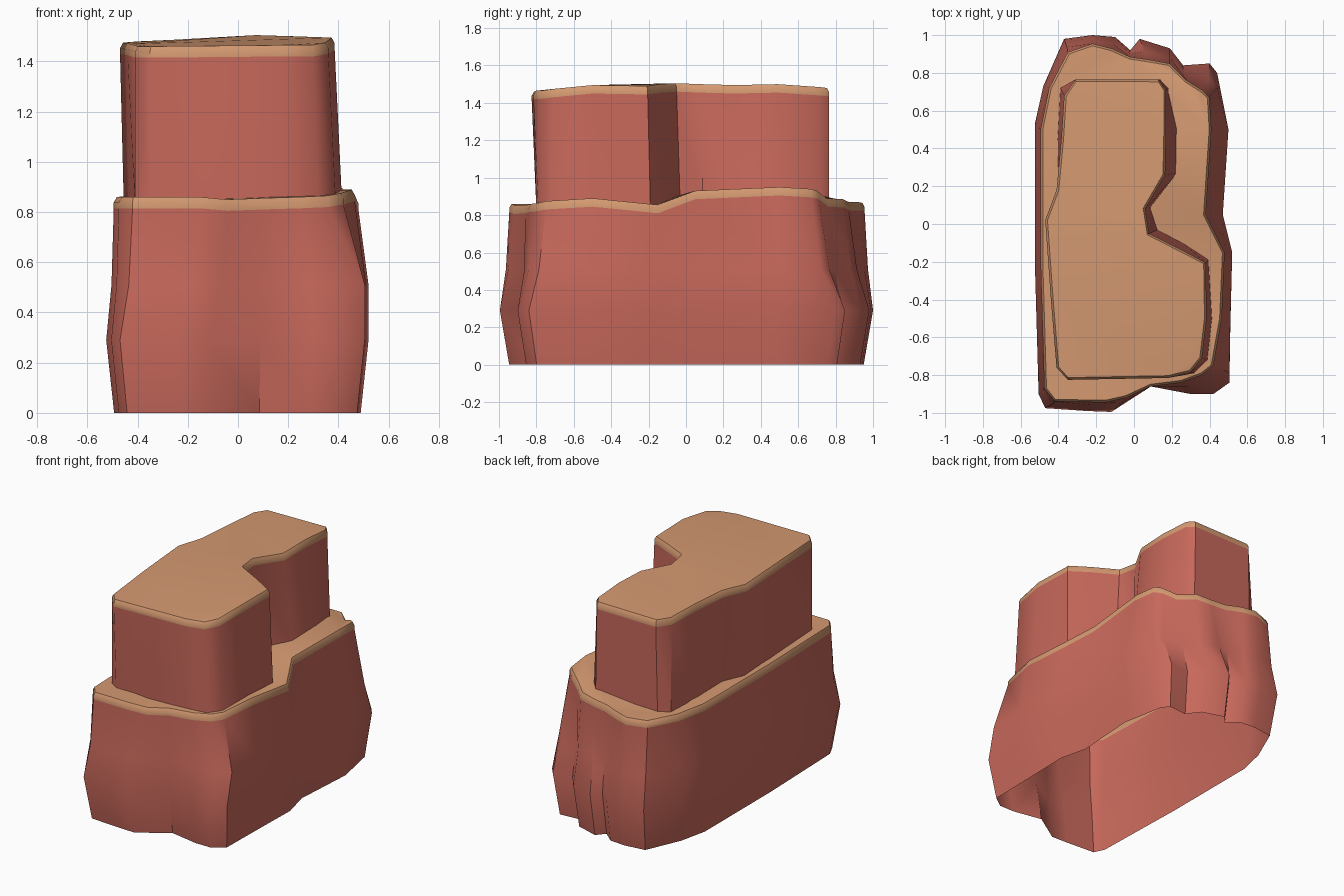
import bpy, bmesh, math


def material(name, rgb):
    m = bpy.data.materials.new(name)
    m.diffuse_color = (*rgb, 1)
    return m


RED = material("red rock", (0.58, 0.14, 0.105))
TAN = material("tan sandstone", (0.66, 0.32, 0.165))
RIM = 0.045  # height of the tan layer along each top edge


def inset(pts, d):
    """Move a clockwise outline inward by d along its averaged normals."""
    out = []
    for i, (x, y, z) in enumerate(pts):
        a, b = pts[i - 1], pts[(i + 1) % len(pts)]
        dx, dy = b[0] - a[0], b[1] - a[1]
        n = math.hypot(dx, dy)
        out.append((x + dy / n * d, y - dx / n * d, z))
    return out


def tier(name, rings, top):
    """Open-bottomed rock wall through the rings, closed by a tan rim and cap."""
    def lower(d):
        return [(x, y, z - d) for x, y, z in top]
    red_count = len(rings)
    levels = rings + [lower(RIM), lower(0.022), inset(top, 0.012)]
    bm = bmesh.new()
    loops = [[bm.verts.new(p) for p in ring] for ring in levels]
    n = len(top)
    for k in range(len(loops) - 1):
        lo, hi = loops[k], loops[k + 1]
        for i in range(n):
            j = (i + 1) % n
            f = bm.faces.new((lo[i], hi[i], hi[j], lo[j]))
            f.material_index = 0 if k < red_count else 1
    cap = bm.faces.new(loops[-1][::-1])
    cap.material_index = 1
    bmesh.ops.triangulate(bm, faces=[cap])
    me = bpy.data.meshes.new(name)
    bm.to_mesh(me)
    bm.free()
    me.materials.append(RED)
    me.materials.append(TAN)
    ob = bpy.data.objects.new(name, me)
    bpy.context.collection.objects.link(ob)
    bpy.ops.object.select_all(action='DESELECT')
    ob.select_set(True)
    bpy.context.view_layer.objects.active = ob
    bpy.ops.object.shade_smooth_by_angle(angle=math.radians(42))
    return ob


# Lower cliff outline, clockwise: top x, top y, bulge x, bulge y, top height
LOWER = [
    (-0.495, 0.50, -0.525, 0.53, 0.86), (-0.45, 0.72, -0.48, 0.73, 0.86),
    (-0.35, 0.91, -0.37, 0.98, 0.86), (-0.22, 0.955, -0.22, 1.00, 0.865),
    (-0.12, 0.93, -0.10, 0.99, 0.87), (-0.02, 0.885, -0.02, 0.92, 0.87),
    (0.08, 0.87, 0.03, 0.98, 0.875), (0.19, 0.85, 0.19, 0.93, 0.885),
    (0.28, 0.76, 0.26, 0.84, 0.89), (0.36, 0.71, 0.40, 0.85, 0.93),
    (0.40, 0.67, 0.44, 0.80, 0.94), (0.41, 0.50, 0.50, 0.50, 0.95),
    (0.38, 0.05, 0.47, 0.05, 0.93), (0.48, -0.15, 0.52, -0.15, 0.855),
    (0.465, -0.50, 0.51, -0.55, 0.89), (0.42, -0.75, 0.505, -0.84, 0.875),
    (0.36, -0.80, 0.42, -0.90, 0.865), (0.25, -0.84, 0.30, -0.90, 0.86),
    (0.09, -0.86, 0.09, -0.86, 0.855), (-0.04, -0.92, -0.12, -0.995, 0.85),
    (-0.15, -0.945, -0.25, -0.99, 0.86), (-0.42, -0.94, -0.47, -0.975, 0.86),
    (-0.475, -0.87, -0.505, -0.90, 0.86), (-0.495, -0.20, -0.525, -0.20, 0.86),
]
base, bulge, waist, top = [], [], [], []
for tx, ty, bx, by, z in LOWER:
    base.append((bx * 0.94, by * 0.95, 0.0))
    bulge.append((bx, by, 0.29))
    wx = 0.3 + 0.7 * min(1, max(0, tx / 0.36))
    waist.append((tx + (bx - tx) * wx, ty + (by - ty) * 0.4, 0.51))
    top.append((tx, ty, z))
tier("lower_cliff", [base, bulge, waist], top)

# Upper cliff outline, clockwise: top x, top y, foot x, foot y, top height
UPPER = [
    (-0.47, 0.02, -0.455, 0.03, 1.475), (-0.41, 0.18, -0.40, 0.18, 1.48),
    (-0.385, 0.45, -0.405, 0.45, 1.48), (-0.37, 0.68, -0.39, 0.72, 1.475),
    (-0.31, 0.765, -0.32, 0.76, 1.475), (0.13, 0.765, 0.14, 0.765, 1.48),
    (0.17, 0.71, 0.185, 0.72, 1.485), (0.17, 0.49, 0.235, 0.51, 1.50),
    (0.165, 0.26, 0.23, 0.27, 1.495), (0.06, 0.08, 0.09, 0.09, 1.50),
    (0.08, -0.05, 0.13, -0.03, 1.505), (0.24, -0.13, 0.26, -0.10, 1.50),
    (0.38, -0.205, 0.395, -0.19, 1.49), (0.385, -0.50, 0.415, -0.50, 1.495),
    (0.36, -0.71, 0.39, -0.72, 1.475), (0.30, -0.785, 0.32, -0.79, 1.465),
    (0.18, -0.815, 0.18, -0.80, 1.465), (-0.35, -0.825, -0.35, -0.80, 1.46),
    (-0.41, -0.76, -0.41, -0.76, 1.46), (-0.44, -0.40, -0.43, -0.40, 1.47),
]
foot = [(bx, by, 0.83) for _, _, bx, by, _ in UPPER]
tier("upper_cliff", [foot], [(tx, ty, z) for tx, ty, _, _, z in UPPER])
